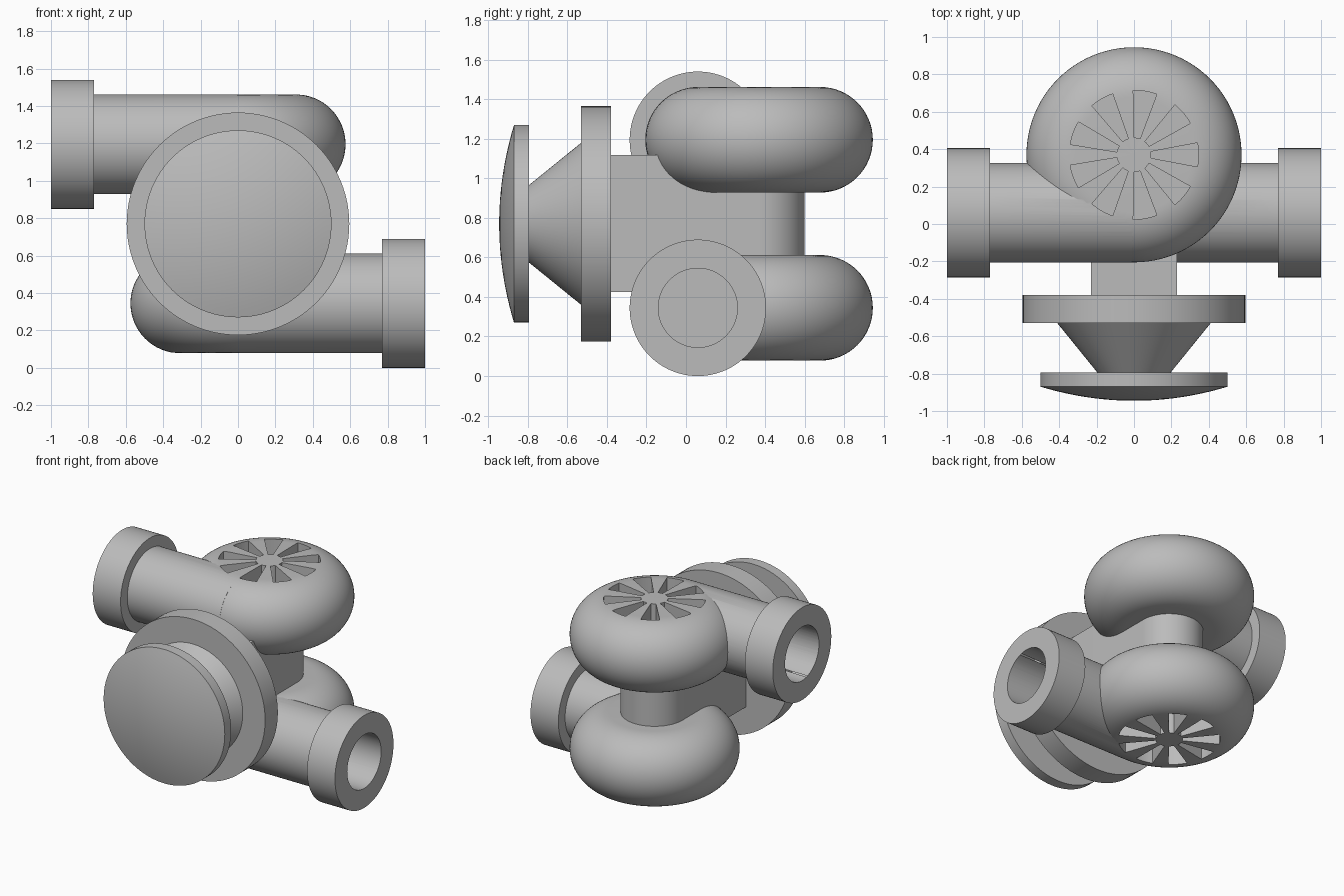
import bpy, bmesh
from math import sin, cos, pi, radians
from mathutils import Matrix, Vector

cube = bpy.data.objects.get("Cube")
if cube:
    bpy.data.objects.remove(cube, do_unlink=True)

grey = bpy.data.materials.new("cast grey")
grey.use_nodes = True
colour = (0.5, 0.5, 0.5, 1)
grey.diffuse_color = colour
grey.node_tree.nodes["Principled BSDF"].inputs["Base Color"].default_value = colour

MID_Z = 0.77
VOLUTE = Vector((0, 0.37, 1.195))
PIPE_Y, RING, TUBE = 0.06, 0.308, 0.267
ALONG_Y = Matrix.Rotation(radians(-90), 4, 'X')
ALONG_X = Matrix.Rotation(radians(90), 4, 'Y')
FLIP = (Matrix.Translation((0, 0, MID_Z)) @ Matrix.Rotation(pi, 4, 'Y')
        @ Matrix.Translation((0, 0, -MID_Z)))


def finish(name, bm, matrix):
    bmesh.ops.recalc_face_normals(bm, faces=bm.faces)
    mesh = bpy.data.meshes.new(name)
    bm.to_mesh(mesh)
    bm.free()
    mesh.transform(matrix)
    mesh.materials.append(grey)
    obj = bpy.data.objects.new(name, mesh)
    bpy.context.collection.objects.link(obj)
    return obj


def lathe(name, profile, matrix, steps=96):
    """Revolve (radius, height) points, which start and end on the axis."""
    bm = bmesh.new()
    verts = [bm.verts.new((r, 0, h)) for r, h in profile]
    edges = [bm.edges.new(pair) for pair in zip(verts, verts[1:])]
    bmesh.ops.spin(bm, geom=verts + edges, cent=(0, 0, 0), axis=(0, 0, 1),
                   angle=2 * pi, steps=steps, use_merge=True)
    bmesh.ops.remove_doubles(bm, verts=bm.verts, dist=1e-5)
    return finish(name, bm, matrix)


def prism(name, outline, low, high, matrix=Matrix()):
    """Extrude an outline in the xy plane."""
    bm = bmesh.new()
    face = bm.faces.new([bm.verts.new((x, y, low)) for x, y in outline])
    top = bmesh.ops.extrude_face_region(bm, geom=[face])["geom"]
    bmesh.ops.translate(bm, vec=(0, 0, high - low),
                        verts=[v for v in top if isinstance(v, bmesh.types.BMVert)])
    return finish(name, bm, matrix)


def activate(obj):
    bpy.ops.object.select_all(action='DESELECT')
    obj.select_set(True)
    bpy.context.view_layer.objects.active = obj


def combine(obj, other, operation):
    mod = obj.modifiers.new(operation.lower(), 'BOOLEAN')
    mod.operation, mod.object, mod.solver = operation, other, 'EXACT'
    activate(obj)
    bpy.ops.object.modifier_apply(modifier=mod.name)
    bpy.data.objects.remove(other, do_unlink=True)


def smooth(obj):
    activate(obj)
    bpy.ops.object.shade_smooth_by_angle(angle=radians(25))


def arc(radius, start, end, count):
    return [(radius * cos(start + (end - start) * i / count),
             radius * sin(start + (end - start) * i / count)) for i in range(count + 1)]


# Rounded volute with a tangential outlet pipe, bore and nine vent slots
def build_volute(name):
    rim = [(RING + r, h) for r, h in arc(TUBE, -pi / 2, pi / 2, 32)]
    body = lathe(name, [(0, -TUBE)] + rim + [(0, TUBE)], Matrix.Translation(VOLUTE))
    axis = Matrix.Translation((0, PIPE_Y, VOLUTE.z)) @ ALONG_X
    pipe = lathe("outlet pipe", [(0, -1), (0.345, -1), (0.345, -0.77), (0.266, -0.77),
                                 (0.266, -0.01), (0, -0.01)], axis)
    combine(body, pipe, 'UNION')
    bore = lathe("bore cutter", [(0, -1.1), (0.2, -1.1), (0.2, -0.4), (0, -0.4)], axis)
    combine(body, bore, 'DIFFERENCE')
    half = radians(10.7)
    for i in range(9):
        a = radians(40 * i)
        outline = arc(0.345, a - half, a + half, 6) + arc(0.092, a + half, a - half, 3)
        slot = prism("slot cutter", outline, TUBE - 0.15, TUBE + 0.1,
                     Matrix.Translation(VOLUTE))
        combine(body, slot, 'DIFFERENCE')
    smooth(body)
    return body


upper = build_volute("upper_volute")

# The lower volute is the upper one turned half a revolution about the y axis
lower = bpy.data.objects.new("lower_volute", upper.data.copy())
bpy.context.collection.objects.link(lower)
lower.data.transform(FLIP)

# Central block with a rounded back
back = [(x, y + VOLUTE.y) for x, y in arc(0.23, 0, pi, 32)]
smooth(prism("central_block", back + [(-0.23, -0.4), (0.23, -0.4)], 0.425, 1.118))

# Front mount: flange, tapered neck and domed cap along the y axis
front = Matrix.Translation((0, 0, MID_Z)) @ ALONG_Y
smooth(lathe("front_flange", [(0, -0.53), (0.595, -0.53), (0.595, -0.38), (0, -0.38)], front))
smooth(lathe("tapered_neck", [(0, -0.82), (0.175, -0.82), (0.41, -0.53), (0, -0.52)], front))
dome = [(0.5 * i / 12, -0.945 + 0.075 * (i / 12) ** 2) for i in range(13)]
smooth(lathe("domed_cap", dome + [(0.5, -0.795), (0, -0.795)], front))
